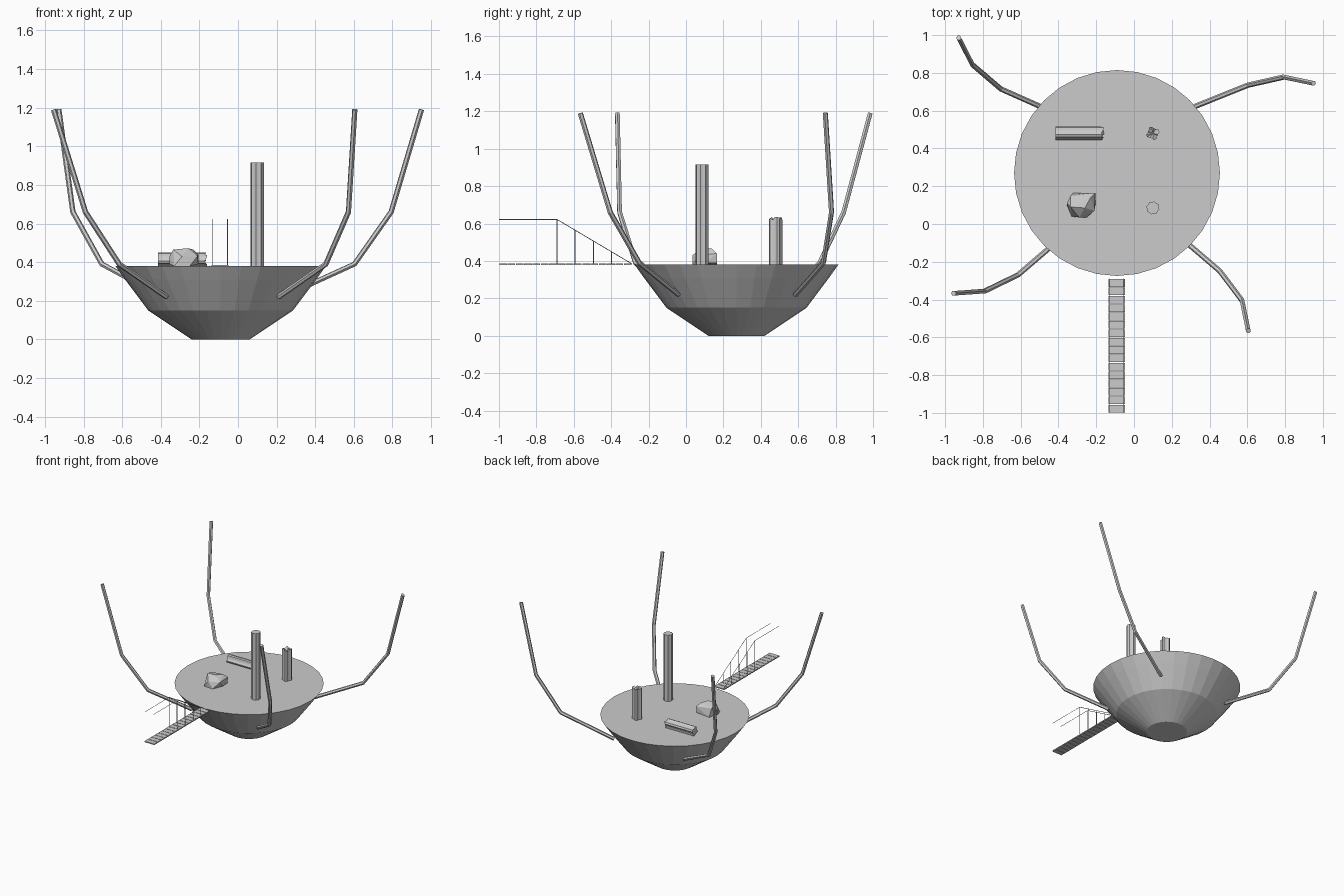
import bpy, bmesh, math
from mathutils import Matrix, Vector

if "Cube" in bpy.data.objects:
    bpy.data.objects.remove(bpy.data.objects["Cube"])

CX, CY, DECK = -0.09, 0.27, 0.38


def finish(name, bm, matrix=None):
    bmesh.ops.recalc_face_normals(bm, faces=bm.faces[:])
    me = bpy.data.meshes.new(name)
    bm.to_mesh(me)
    bm.free()
    ob = bpy.data.objects.new(name, me)
    bpy.context.collection.objects.link(ob)
    if matrix:
        ob.matrix_world = matrix
    return ob


def lathe(name, profile, sides, loc):
    bm = bmesh.new()
    rings = [[bm.verts.new((r * math.cos(2 * math.pi * i / sides),
                            r * math.sin(2 * math.pi * i / sides), z))
              for i in range(sides)] for r, z in profile]
    for a, b in zip(rings, rings[1:]):
        for i in range(sides):
            j = (i + 1) % sides
            bm.faces.new((a[i], a[j], b[j], b[i]))
    bm.faces.new(rings[0])
    bm.faces.new(rings[-1])
    return finish(name, bm, Matrix.Translation(loc))


def tube(name, points, radius, res=1):
    cu = bpy.data.curves.new(name, 'CURVE')
    cu.dimensions = '3D'
    cu.bevel_depth = radius
    cu.bevel_resolution = res
    cu.use_fill_caps = True
    sp = cu.splines.new('POLY')
    sp.points.add(len(points) - 1)
    for p, co in zip(sp.points, points):
        p.co = (*co, 1)
    sp.use_smooth = False
    ob = bpy.data.objects.new(name, cu)
    bpy.context.collection.objects.link(ob)
    return ob


def fluted_column(name, length, matrix, broken):
    # Eight-lobed shaft; broken ones get a jagged, sunken top
    n = 16
    bm = bmesh.new()
    low, high = [], []
    for i in range(n):
        a = 2 * math.pi * (i + 0.5) / n
        r = 0.036 if i % 4 < 2 else 0.027
        if not broken:
            r = 0.035 if i % 2 else 0.031
        drop = (0, 0.004, 0.012, 0.006, 0.015)[i % 5] if broken else 0
        x, y = r * math.cos(a), r * math.sin(a)
        low.append(bm.verts.new((x, y, 0)))
        high.append(bm.verts.new((x, y, length - drop)))
    tip = bm.verts.new((0, 0, length - (0.02 if broken else 0)))
    for i in range(n):
        j = (i + 1) % n
        bm.faces.new((low[i], low[j], high[j], high[i]))
        bm.faces.new((high[i], high[j], tip))
    bm.faces.new(low)
    return finish(name, bm, matrix)


# Floating island bowl with flat deck
lathe("island_bowl", [(0.15, 0), (0.375, 0.15), (0.495, 0.31), (0.545, DECK)],
      32, (CX, CY, 0))

# Columns: standing, broken and fallen
fluted_column("standing_column", 0.535, Matrix.Translation((0.1, 0.085, DECK)), False)
fluted_column("broken_column", 0.255, Matrix.Translation((0.1, 0.48, DECK)), True)
fluted_column("fallen_column", 0.255,
              Matrix.Translation((-0.415, 0.48, DECK + 0.034))
              @ Matrix.Rotation(math.pi / 2, 4, 'Y'), True)

# Faceted rock
bm = bmesh.new()
for p in [(-0.355, 0.10, 0.39), (-0.33, 0.04, 0.38), (-0.25, 0.035, 0.38),
          (-0.205, 0.10, 0.39), (-0.21, 0.165, 0.39), (-0.32, 0.165, 0.38),
          (-0.355, 0.11, 0.43), (-0.29, 0.035, 0.43), (-0.21, 0.07, 0.43),
          (-0.205, 0.165, 0.44), (-0.335, 0.15, 0.45), (-0.335, 0.09, 0.465),
          (-0.26, 0.085, 0.472), (-0.23, 0.14, 0.465)]:
    bm.verts.new(p)
bmesh.ops.convex_hull(bm, input=bm.verts[:])
finish("rock", bm)

# Four bent support arms
heights = (0.22, 0.39, 0.66, 1.19)
arms = {
    "front_left_arm": [(-0.37, -0.06), (-0.615, -0.27), (-0.79, -0.355), (-0.955, -0.367)],
    "front_right_arm": [(0.21, -0.04), (0.455, -0.25), (0.572, -0.405), (0.605, -0.565)],
    "back_right_arm": [(0.23, 0.585), (0.603, 0.735), (0.793, 0.778), (0.95, 0.745)],
    "back_left_arm": [(-0.39, 0.575), (-0.705, 0.715), (-0.855, 0.843), (-0.928, 0.985)],
}
for name, path in arms.items():
    tube(name, [(x, y, z) for (x, y), z in zip(path, heights)], 0.014)

# Plank bridge
bm = bmesh.new()
count = 16
pitch = 0.71 / count
for i in range(count):
    y = -1 + pitch * (i + 0.5)
    bmesh.ops.create_cube(bm, size=1, matrix=Matrix.Translation((-0.092, y, 0.381))
                          @ Matrix.Diagonal((0.088, pitch - 0.004, 0.008, 1)))
finish("bridge_planks", bm)

# Rope rails and posts on both sides of the bridge
for side, x in (("left", -0.131), ("right", -0.054)):
    tube(side + "_rail", [(x, -1, 0.622), (x, -0.69, 0.622), (x, -0.29, 0.385)], 0.002, 0)
    for i, y in enumerate((-0.69, -0.593, -0.495, -0.398)):
        top = 0.622 - (y + 0.69) * 0.237 / 0.4
        tube(f"{side}_post_{i + 1}", [(x, y, 0.38), (x, y, top)], 0.002, 0)
